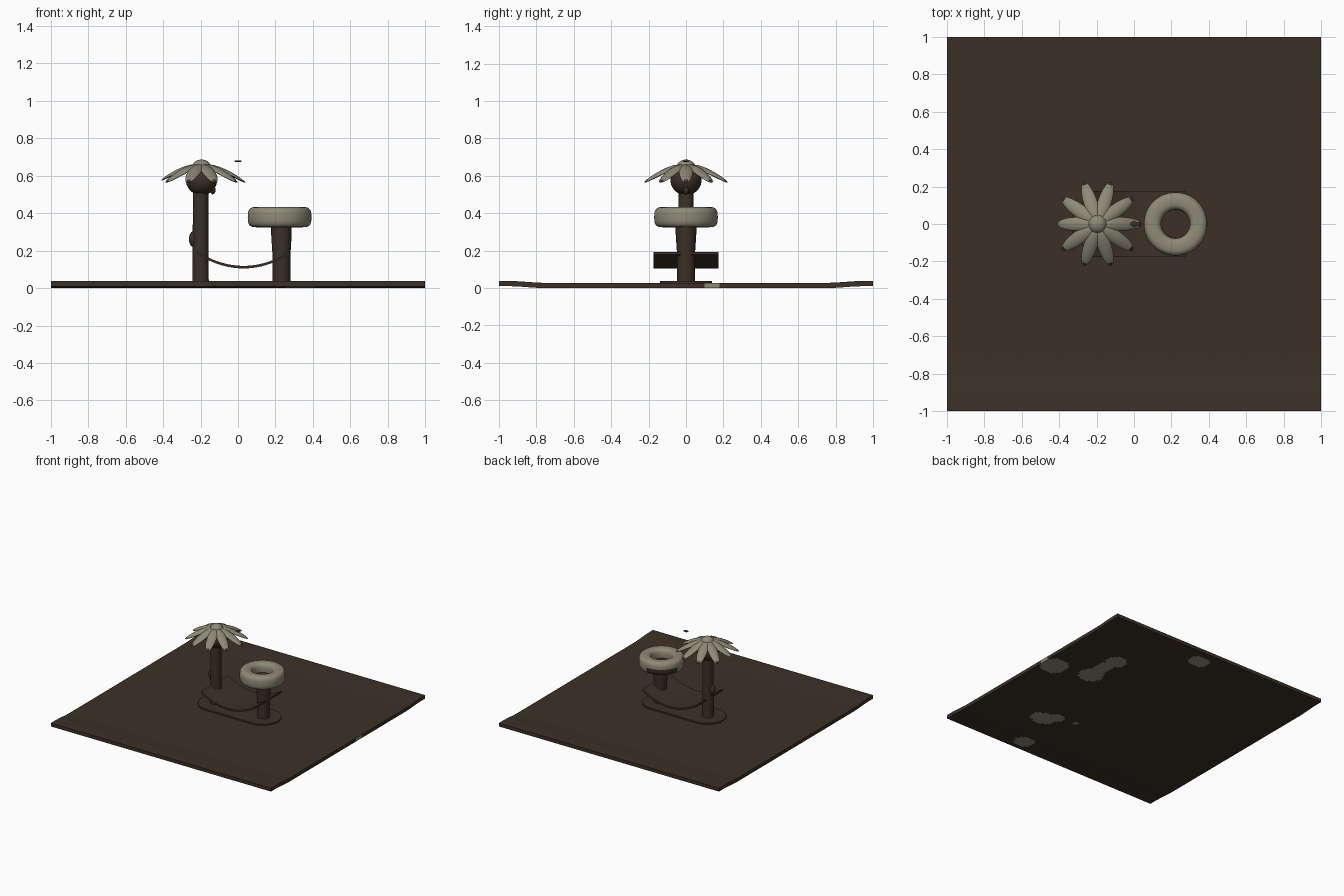
import bpy, bmesh, math
from mathutils import Vector

if "Cube" in bpy.data.objects:
    bpy.data.objects.remove(bpy.data.objects["Cube"])


def material(name, rgb):
    m = bpy.data.materials.new(name)
    m.diffuse_color = (*rgb, 1)
    m.use_nodes = True
    m.node_tree.nodes["Principled BSDF"].inputs["Base Color"].default_value = m.diffuse_color
    return m


BROWN = material("dark brown", (0.045, 0.030, 0.019))
BEIGE = material("grey beige", (0.27, 0.255, 0.185))


def finish(name, bm, mats, rule=None, smooth=True, angle=40):
    bmesh.ops.recalc_face_normals(bm, faces=bm.faces)
    bm.normal_update()
    if rule:
        for f in bm.faces:
            f.material_index = rule(f.calc_center_median(), f.normal)
    me = bpy.data.meshes.new(name)
    bm.to_mesh(me)
    bm.free()
    for m in mats:
        me.materials.append(m)
    ob = bpy.data.objects.new(name, me)
    bpy.context.collection.objects.link(ob)
    if smooth:
        bpy.ops.object.select_all(action='DESELECT')
        ob.select_set(True)
        bpy.context.view_layer.objects.active = ob
        bpy.ops.object.shade_smooth_by_angle(angle=math.radians(angle))
    return ob


def lathe(name, cx, cy, profile, mats, rule=None, n=48, closed=False):
    bm = bmesh.new()
    rings = [[bm.verts.new((cx + r * math.cos(2 * math.pi * i / n),
                            cy + r * math.sin(2 * math.pi * i / n), z)) for i in range(n)]
             for r, z in profile]
    pairs = list(zip(rings, rings[1:]))
    if closed:
        pairs.append((rings[-1], rings[0]))
    else:
        bm.faces.new(rings[0])
        bm.faces.new(rings[-1])
    for a, b in pairs:
        for i in range(n):
            bm.faces.new((a[i], a[(i + 1) % n], b[(i + 1) % n], b[i]))
    return finish(name, bm, mats, rule)


def blob(name, centre, size, mat):
    bm = bmesh.new()
    bmesh.ops.create_uvsphere(bm, u_segments=32, v_segments=18, radius=1)
    for v in bm.verts:
        v.co = Vector([c + s * p for c, s, p in zip(centre, size, v.co)])
    return finish(name, bm, [mat])


# ground slab, lifting a little at its front and back edges, with pale patches below
PATCHES = [(.90, .14, .11, .11), (.60, .21, .10, .09), (.60, .35, .06, .13), (.58, .48, .08, .08),
           (.10, .88, .09, .07), (.46, -.52, .10, .08), (.38, -.45, .07, .05),
           (.33, -.89, .08, .07), (.22, -.42, .02, .02)]


def ground_rule(c, n):
    if c.z > 0.022 and n.z > 0.5:
        return 0
    if abs(c.y) > .99:
        return 0
    return int(any(((c.x - x) / a) ** 2 + ((c.y - y) / b) ** 2 < 1 for x, y, a, b in PATCHES))


bm = bmesh.new()
bmesh.ops.create_grid(bm, x_segments=100, y_segments=100, size=1)
ext = bmesh.ops.extrude_face_region(bm, geom=bm.faces[:])
top = {e for e in ext['geom'] if isinstance(e, bmesh.types.BMVert)}
for v in bm.verts:
    t = min(1, max(0, (abs(v.co.y) - .75) / .2))
    v.co.z = (0.028 if v in top else 0.0) + 0.010 * t * t * (3 - 2 * t)
finish("ground", bm, [BROWN, BEIGE], ground_rule)

# rounded mound plate under both trunks
bm = bmesh.new()
outline = []
for cx, a0 in ((.225, -90), (-.195, 90)):
    for k in range(25):
        a = math.radians(a0 + 180 * k / 24)
        outline.append(bm.verts.new((cx + .14 * math.cos(a), .14 * math.sin(a), .02)))
face = bm.faces.new(outline)
ext = bmesh.ops.extrude_face_region(bm, geom=[face])
bmesh.ops.translate(bm, vec=(0, 0, .019),
                    verts=[e for e in ext['geom'] if isinstance(e, bmesh.types.BMVert)])
finish("base_plate", bm, [BROWN])

# trunks
lathe("flower_trunk", -.2, 0, [(.044, .02), (.042, .25), (.041, .54)], [BROWN])
lathe("ring_trunk", .232, 0, [(.047, .02), (.048, .18), (.055, .29), (.055, .355)], [BROWN])
lathe("ring_floor", .222, 0, [(.10, .345), (.10, .362)], [BROWN])

# ring with a rounded square section
section = []
for k in range(28):
    a = 2 * math.pi * k / 28
    c, s = math.cos(a), math.sin(a)
    section.append((.123 + .047 * math.copysign(abs(c) ** .65, c),
                    .379 + .054 * math.copysign(abs(s) ** .65, s)))


def ring_rule(c, n):
    d = Vector((c.x - .222, c.y))
    back_left = d.normalized().dot(Vector((-.6, .8))) > .72
    return int(d.length > .13 and c.z < .385 and back_left)


lathe("ring", .222, 0, section, [BEIGE, BROWN], ring_rule, n=64, closed=True)

# sagging sheet slung between the trunks
bm = bmesh.new()
N = 24
rows = []
for i in range(N + 1):
    x = -.215 + .49 * i / N
    z = .112 + .075 * ((x - .03) / .245) ** 2
    rows.append([bm.verts.new((x, y, z + dz)) for y, dz in
                 ((-.175, -.007), (.175, -.007), (.175, .007), (-.175, .007))])
for a, b in zip(rows, rows[1:]):
    for j in range(4):
        bm.faces.new((a[j], a[(j + 1) % 4], b[(j + 1) % 4], b[j]))
bm.faces.new(rows[0])
bm.faces.new(rows[-1])
finish("sling_sheet", bm, [BROWN])

# flower head, its centre and the small knobs
blob("flower_head", (-.195, 0, .575), (.083, .083, .078), BROWN)
blob("flower_centre", (-.195, 0, .64), (.052, .052, .047), BEIGE)
blob("trunk_knob", (-.238, 0, .262), (.024, .026, .042), BROWN)
blob("head_knob", (-.135, 0, .525), (.015, .015, .024), BROWN)
blob("loose_chip", (0, 0, .678), (.02, .015, .005), BROWN)

# ten drooping petals, dark underneath and at the tips
bm = bmesh.new()
for k in range(10):
    a = 2 * math.pi * k / 10
    reach = .115 if k != 5 else .105
    new = bmesh.ops.create_uvsphere(bm, u_segments=20, v_segments=12, radius=1)['verts']
    for v in new:
        px, py, pz = v.co
        r = .005 + reach * (1 + px)
        w = py * .037
        z = .652 - .085 * (max(0, r - .04) / .19) ** 1.4 + pz * .012 - 5 * w * w
        v.co = (-.195 + r * math.cos(a) - w * math.sin(a),
                r * math.sin(a) + w * math.cos(a), z)


def petal_rule(c, n):
    r = math.hypot(c.x + .195, c.y)
    return int(n.z < 0 or r > .222)


finish("petals", bm, [BEIGE, BROWN], petal_rule)
